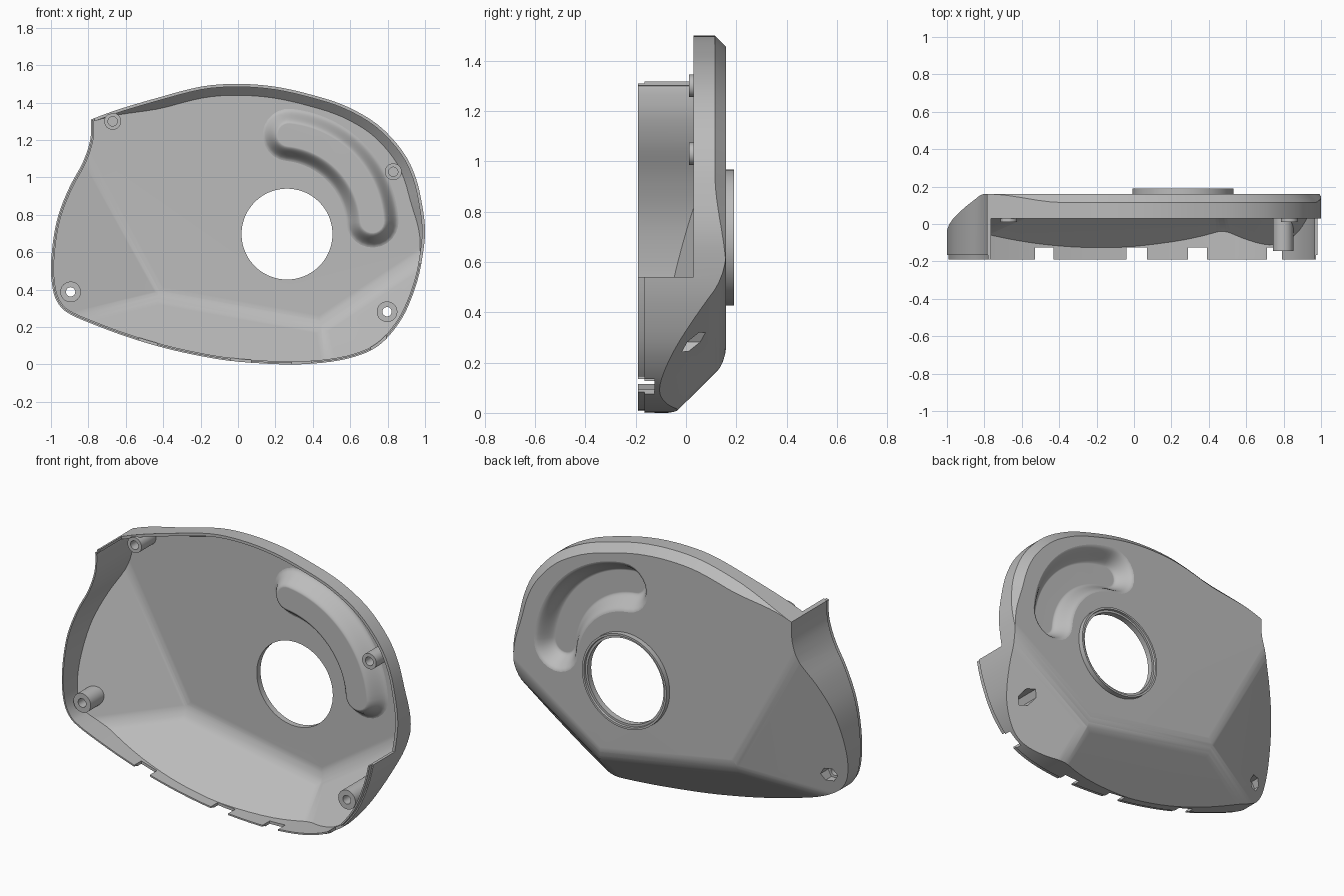
import bpy, bmesh, math
from mathutils import Vector

if "Cube" in bpy.data.objects:
    bpy.data.objects.remove(bpy.data.objects["Cube"])

GREY = bpy.data.materials.new("plain_grey")
GREY.use_nodes = True
GREY.diffuse_color = (0.5, 0.5, 0.5, 1)
GREY.node_tree.nodes["Principled BSDF"].inputs["Base Color"].default_value = (0.5, 0.5, 0.5, 1)

BACK, FRONT, STEP, WALL, ROUND = 0.16, -0.19, -0.165, 0.016, 0.18

# Outline of the cover, from the top left corner round and back to it
OUTLINE = [(-.785, 1.31), (-.79, 1.2), (-.83, 1.08), (-.9, .95), (-.96, .8), (-.99, .65),
           (-1, .5), (-.985, .38), (-.95, .31), (-.9, .27), (-.8, .225), (-.6, .15),
           (-.4, .09), (-.2, .045), (0, .015), (.28, 0), (.5, .015), (.65, .05),
           (.75, .1), (.83, .18), (.9, .29), (.96, .45), (.99, .6), (1, .72),
           (.985, .85), (.95, 1), (.88, 1.14), (.75, 1.28), (.58, 1.38), (.4, 1.44),
           (.2, 1.485), (0, 1.5), (-.2, 1.485), (-.45, 1.42), (-.65, 1.36)]


def smooth_outline(steps=4):
    """Spline through the outline, with a sharp corner at its start."""
    p = [Vector(q) for q in OUTLINE + OUTLINE[:1]]
    p = [p[0]] + p + [p[-1]]
    out = []
    for a, b, c, d in zip(p, p[1:], p[2:], p[3:]):
        for i in range(steps):
            t = i / steps
            out.append(0.5 * (2 * b + (c - a) * t + (2 * a - 5 * b + 4 * c - d) * t ** 2
                              + (3 * b - a - 3 * c + d) * t ** 3))
    return out


def ramp(v):
    v = min(max(v, 0), 1)
    return v * v * (3 - 2 * v)


def loft_bmesh(loops, closed=False):
    bm = bmesh.new()
    rows = [[bm.verts.new(p) for p in loop] for loop in loops]
    n = len(rows[0])
    for a, b in zip(rows, rows[1:] + rows[:1] if closed else rows[1:]):
        for i in range(n):
            j = (i + 1) % n
            bm.faces.new((a[i], a[j], b[j], b[i]))
    if not closed:
        bm.faces.new(rows[0])
        bm.faces.new(rows[-1])
    return bm


def to_object(name, bm):
    bmesh.ops.remove_doubles(bm, verts=bm.verts[:], dist=1e-5)
    bmesh.ops.recalc_face_normals(bm, faces=bm.faces[:])
    mesh = bpy.data.meshes.new(name)
    bm.to_mesh(mesh)
    bm.free()
    mesh.materials.append(GREY)
    ob = bpy.data.objects.new(name, mesh)
    bpy.context.collection.objects.link(ob)
    return ob


def loft(name, loops, closed=False):
    return to_object(name, loft_bmesh(loops, closed))


def disc(x, z, r, y, n=40):
    return [Vector((x + r * math.cos(math.tau * i / n), y, z + r * math.sin(math.tau * i / n)))
            for i in range(n)]


def cylinder(x, z, r, y0, y1, n=40):
    return loft("cylinder_part", [disc(x, z, r, y0, n), disc(x, z, r, y1, n)])


def box(x0, x1, y0, y1, z0, z1):
    return loft("box_part", [[Vector((x, y, z)) for x, z in
                              ((x0, z0), (x1, z0), (x1, z1), (x0, z1))] for y in (y0, y1)])


def boolean(ob, other, operation="DIFFERENCE"):
    """Combine two solids, then discard the second."""
    mod = ob.modifiers.new("combine", "BOOLEAN")
    mod.object, mod.operation, mod.solver = other, operation, "EXACT"
    bpy.context.view_layer.objects.active = ob
    bpy.ops.object.modifier_apply(modifier=mod.name)
    bpy.data.objects.remove(other)


def cut(bm, normal, dist):
    """Slice off everything beyond a plane and close the cut."""
    res = bmesh.ops.bisect_plane(bm, geom=bm.verts[:] + bm.edges[:] + bm.faces[:], dist=1e-6,
                                 plane_co=normal * dist, plane_no=normal, clear_outer=True)
    rim = [e for e in res["geom_cut"] if isinstance(e, bmesh.types.BMEdge) and e.is_boundary]
    if rim:
        bmesh.ops.edgeloop_fill(bm, edges=rim)


def slope(p, q, k):
    """Plane that falls forward at rate k beyond the crease p-q."""
    d = (Vector(q) - Vector(p)).normalized()
    n = Vector((d.y * k, 1, -d.x * k)).normalized()
    return n, n.dot(Vector((p[0], BACK, p[1])))


PEAK_L, PEAK_R = (-.4, .35), (.45, .195)
FLAT = (Vector((0, 1, 0)), BACK)
LEFT = slope((-.8, 1.08), PEAK_L, -.45)
BOTTOM = slope(PEAK_L, PEAK_R, 1.06)
RIGHT = slope(PEAK_R, (.97, .54), 1.08)
if LEFT[0].x > 0:
    LEFT = slope((-.8, 1.08), PEAK_L, .45)


def cover_solid(inset, front, lip):
    """Solid body of the cover, shrunk by inset, with sloped and rounded back."""
    pts = smooth_outline()
    n = len(pts)
    inward = []
    for i in range(n):
        t = (pts[(i + 1) % n] - pts[i - 1]).normalized()
        inward.append(Vector((-t.y, t.x)))
    bevel = [.045 * ramp((p.x + .78) / .4) * ramp((p.y - .55) / .4) for p in pts]

    def ring(y, extra=0, bev_in=0, bev_y=0):
        out = []
        for p, m, w in zip(pts, inward, bevel):
            q = p + m * (inset + extra + w * bev_in)
            out.append(Vector((q.x, y - w * bev_y, q.y)))
        return out

    bm = loft_bmesh([ring(front, lip), ring(STEP, lip), ring(STEP),
                     ring(BACK - inset, bev_y=1), ring(BACK - inset, bev_in=1)])
    bmesh.ops.remove_doubles(bm, verts=bm.verts[:], dist=1e-5)
    bmesh.ops.recalc_face_normals(bm, faces=bm.faces[:])
    for normal, d in (LEFT, BOTTOM, RIGHT):
        cut(bm, normal, d - inset)
    # Round the creases with planes tangent to a cylinder
    r = ROUND - inset
    for (n1, d1), (n2, d2) in ((FLAT, LEFT), (FLAT, BOTTOM), (FLAT, RIGHT),
                               (LEFT, BOTTOM), (BOTTOM, RIGHT)):
        g, e1, e2 = n1.dot(n2), d1 - ROUND, d2 - ROUND
        axis = (n1 * (e1 - g * e2) + n2 * (e2 - g * e1)) / (1 - g * g)
        for i in range(1, 5):
            m = n1.slerp(n2, i / 5)
            cut(bm, m, m.dot(axis) + r)
    return to_object("cover_solid", bm)


def recess_loop(w, y, n=28):
    """Rounded curved slot of half width w."""
    cx, cz, r, a0, a1 = .22, .73, .5, math.radians(4), math.radians(84)

    def polar(rad, a):
        return Vector((cx + rad * math.cos(a), y, cz + rad * math.sin(a)))
    out = [polar(r + w, a0 + (a1 - a0) * i / n) for i in range(n)]
    for end, start in ((a1, a1), (a0, a0 + math.pi)):
        c = polar(r, end)
        out += [c + w * Vector((math.cos(start + math.pi * i / 12), 0,
                                math.sin(start + math.pi * i / 12))) for i in range(12)]
        if end == a1:
            out += [polar(r - w, a1 + (a0 - a1) * i / n) for i in range(n)]
    return out


# Thin shell, open at the front
shell = cover_solid(0, FRONT, .007)
shell.name = shell.data.name = "cover_shell"
boolean(shell, cover_solid(WALL, -.4, 0))

# Low rim along the top and upper right
boolean(shell, box(-.765, 1.2, -.5, .03, .54, 1.7))

# Notches in the bottom lip
for x0, x1 in ((-.53, -.43), (-.04, .07), (.29, .39), (.71, .79)):
    boolean(shell, box(x0, x1, -.5, -.125, -.1, .25))

# Screw posts: two long ones with hexagon pockets, two short blind ones
HOLE = (.262, .697)
POSTS = [(-.895, .388, .055, -.145, True), (.797, .282, .055, -.145, True),
         (-.67, 1.3, .045, .012, False), (.83, 1.03, .045, .012, False)]
for x, z, r, y, through in POSTS:
    post = cylinder(x, z, r, y, .3)
    boolean(post, cover_solid(WALL / 2, FRONT, 0), "INTERSECT")
    boolean(shell, post, "UNION")
    boolean(shell, cylinder(x, z, .025, -.3, .3 if through else .1, 20))
    if through:
        boolean(shell, cylinder(x, z, .043, -.08, .3, 6))

# Round opening and slot for the recess
boolean(shell, cylinder(*HOLE, .243, .05, .3, 72))
boolean(shell, loft("slot_part", [recess_loop(.14, .1), recess_loop(.14, .3)]))

# Raised collar round the opening
collar = loft("opening_collar", [disc(*HOLE, r, y, 72) for r, y in (
    (.243, .144), (.27, .144), (.27, .19), (.258, .19), (.256, .178), (.243, .178))], True)

# Curved recess pressed into the back
profile = [(.06 + .08 * i / 10, BACK - .085 * (1 - ramp(i / 10))) for i in range(11)]
recess = loft("curved_recess", [recess_loop(w, y) for w, y in profile]
              + [recess_loop(w, y - WALL) for w, y in reversed(profile)])

# Smooth shading with sharp edges kept
for ob in (shell, collar, recess):
    bpy.ops.object.select_all(action="DESELECT")
    ob.select_set(True)
    bpy.context.view_layer.objects.active = ob
    bpy.ops.object.shade_smooth_by_angle(angle=math.radians(28))
    mod = ob.modifiers.new("even_normals", "WEIGHTED_NORMAL")
    mod.keep_sharp = True
